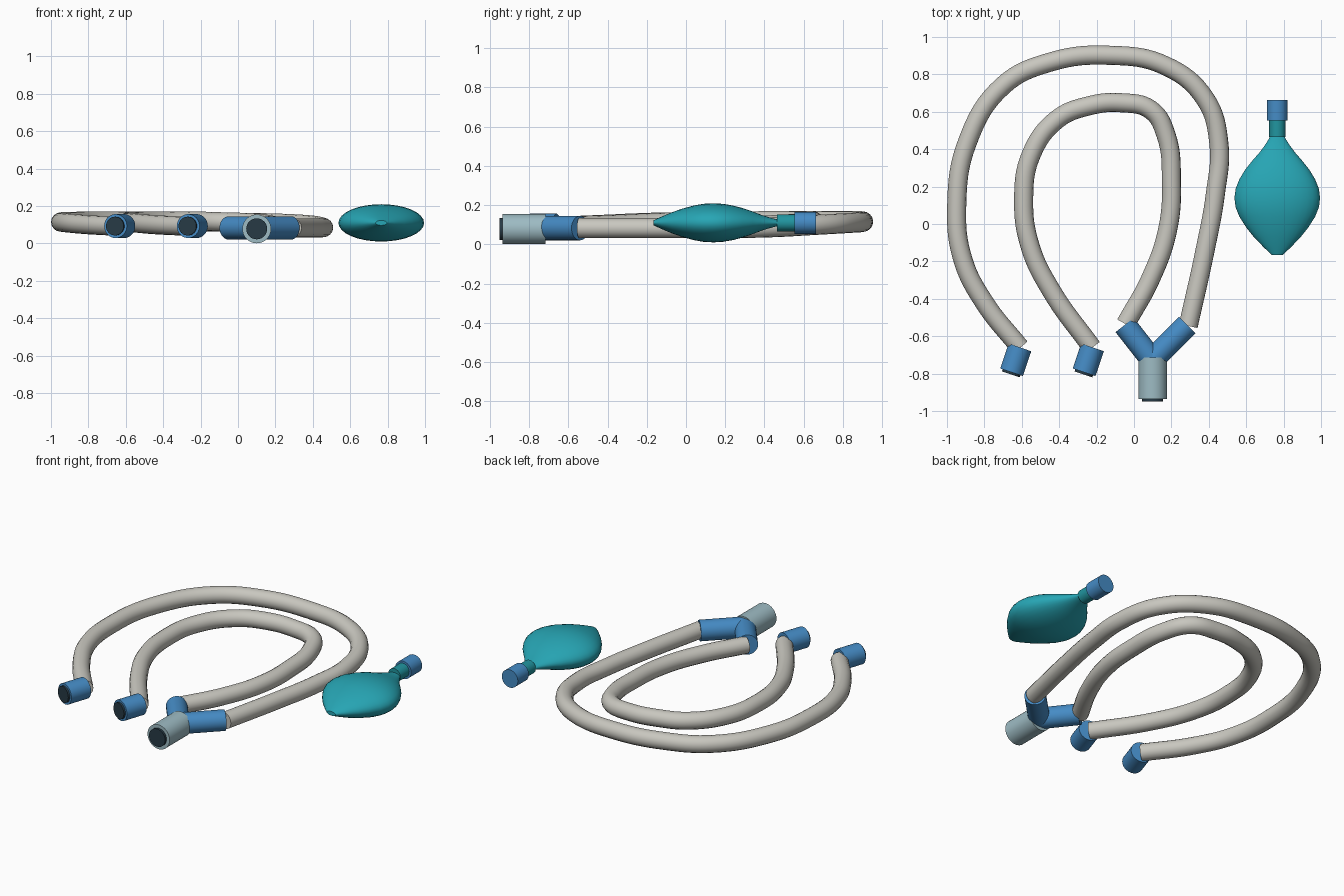
import bpy, bmesh, math
from mathutils import Vector

if "Cube" in bpy.data.objects:
    bpy.data.objects.remove(bpy.data.objects["Cube"])


def material(name, rgb):
    m = bpy.data.materials.new(name)
    m.diffuse_color = (*rgb, 1)
    m.use_nodes = True
    m.node_tree.nodes["Principled BSDF"].inputs["Base Color"].default_value = m.diffuse_color
    return m


HOSE = material("warm_grey_hose", (0.58, 0.57, 0.52))
BLUE = material("connector_blue", (0.06, 0.26, 0.56))
PALE = material("pale_blue_grey", (0.34, 0.50, 0.55))
TEAL = material("bag_teal", (0.02, 0.38, 0.46))
NECK = material("neck_teal", (0.015, 0.30, 0.35))
DARK = material("dark_bore", (0.02, 0.042, 0.06))


def smooth(obj, angle=40):
    bpy.ops.object.select_all(action='DESELECT')
    obj.select_set(True)
    bpy.context.view_layer.objects.active = obj
    bpy.ops.object.shade_smooth_by_angle(angle=math.radians(angle))


def finish(bm, name, mat):
    bmesh.ops.recalc_face_normals(bm, faces=bm.faces[:])
    me = bpy.data.meshes.new(name)
    bm.to_mesh(me)
    bm.free()
    me.materials.append(mat)
    obj = bpy.data.objects.new(name, me)
    bpy.context.collection.objects.link(obj)
    smooth(obj)
    return obj


def tube(name, a, b, r, mat, sides=32):
    """Capped cylinder from point a to point b."""
    a, b = Vector(a), Vector(b)
    obj_bm = bmesh.new()
    bmesh.ops.create_cone(obj_bm, cap_ends=True, segments=sides, radius1=r, radius2=r,
                          depth=(b - a).length)
    rot = (b - a).to_track_quat('Z', 'Y').to_matrix().to_4x4()
    rot.translation = (a + b) / 2
    bmesh.ops.transform(obj_bm, matrix=rot, verts=obj_bm.verts[:])
    return finish(obj_bm, name, mat)


def hose(name, points, r=0.051):
    """Smooth round hose through the given points."""
    cu = bpy.data.curves.new(name, 'CURVE')
    cu.dimensions = '3D'
    cu.resolution_u = 8
    cu.bevel_depth = r
    cu.bevel_resolution = 6
    cu.use_fill_caps = True
    sp = cu.splines.new('BEZIER')
    sp.bezier_points.add(len(points) - 1)
    for bp, p in zip(sp.bezier_points, points):
        bp.co = p
        bp.handle_left_type = bp.handle_right_type = 'AUTO'
    cu.materials.append(HOSE)
    obj = bpy.data.objects.new(name, cu)
    bpy.context.collection.objects.link(obj)
    bpy.ops.object.select_all(action='DESELECT')
    obj.select_set(True)
    bpy.context.view_layer.objects.active = obj
    bpy.ops.object.convert(target='MESH')
    smooth(bpy.context.view_layer.objects.active)


# Two looped breathing hoses
hose("outer_hose", [
    (-0.61, -0.66, 0.09), (-0.80, -0.42, 0.10), (-0.915, -0.19, 0.11), (-0.948, 0.09, 0.115),
    (-0.89, 0.44, 0.118), (-0.70, 0.74, 0.12), (-0.45, 0.865, 0.12), (-0.13, 0.902, 0.115),
    (0.17, 0.845, 0.11), (0.38, 0.67, 0.10), (0.454, 0.43, 0.087), (0.435, 0.16, 0.083),
    (0.38, -0.14, 0.083), (0.29, -0.545, 0.083)])
hose("inner_hose", [
    (-0.225, -0.66, 0.09), (-0.44, -0.36, 0.10), (-0.555, -0.12, 0.11), (-0.59, 0.13, 0.115),
    (-0.55, 0.37, 0.118), (-0.41, 0.56, 0.12), (-0.24, 0.632, 0.12), (-0.065, 0.648, 0.115),
    (0.09, 0.61, 0.11), (0.17, 0.48, 0.10), (0.20, 0.22, 0.09), (0.18, -0.03, 0.085),
    (0.09, -0.29, 0.083), (-0.045, -0.535, 0.083)])

# Blue end cuffs with dark bores
for side, x in (("outer", -0.61), ("inner", -0.222)):
    a = Vector((x, -0.66, 0.093))
    d = Vector((-0.32, -0.95, 0)).normalized()
    tube(side + "_cuff", a, a + d * 0.14, 0.064, BLUE)
    tube(side + "_cuff_bore", a + d * 0.10, a + d * 0.152, 0.05, DARK)

# Y connector
tube("y_left_arm", (0.095, -0.725, 0.083), (-0.05, -0.54, 0.083), 0.062, BLUE)
tube("y_right_arm", (0.10, -0.725, 0.083), (0.285, -0.54, 0.083), 0.062, BLUE)
tube("y_stem", (0.10, -0.935, 0.078), (0.10, -0.715, 0.078), 0.077, PALE)
tube("y_stem_bore", (0.10, -0.95, 0.078), (0.10, -0.90, 0.078), 0.056, DARK)

# Flattened reservoir bag: elliptical rings (y, half width)
BX, BZ, SIDES = 0.766, 0.11, 32
profile = [(-0.165, 0.03), (-0.125, 0.072), (-0.07, 0.125), (-0.02, 0.165), (0.04, 0.203),
           (0.09, 0.223), (0.14, 0.229), (0.19, 0.222), (0.24, 0.202), (0.29, 0.172),
           (0.34, 0.132), (0.38, 0.097), (0.42, 0.067), (0.45, 0.048), (0.475, 0.036)]
bm = bmesh.new()
rings = []
for y, w in profile:
    h = w * 0.435
    rings.append([bm.verts.new((BX + w * math.cos(t), y, BZ + h * math.sin(t)))
                  for t in (2 * math.pi * i / SIDES for i in range(SIDES))])
for r0, r1 in zip(rings, rings[1:]):
    for i in range(SIDES):
        j = (i + 1) % SIDES
        bm.faces.new((r0[i], r0[j], r1[j], r1[i]))
bm.faces.new(rings[0])
bm.faces.new(rings[-1])
finish(bm, "reservoir_bag", TEAL)

# Bag neck and cap
tube("bag_neck", (BX, 0.465, BZ), (BX, 0.56, BZ), 0.043, NECK)
tube("bag_cap", (BX, 0.553, BZ), (BX, 0.663, BZ), 0.056, BLUE)
